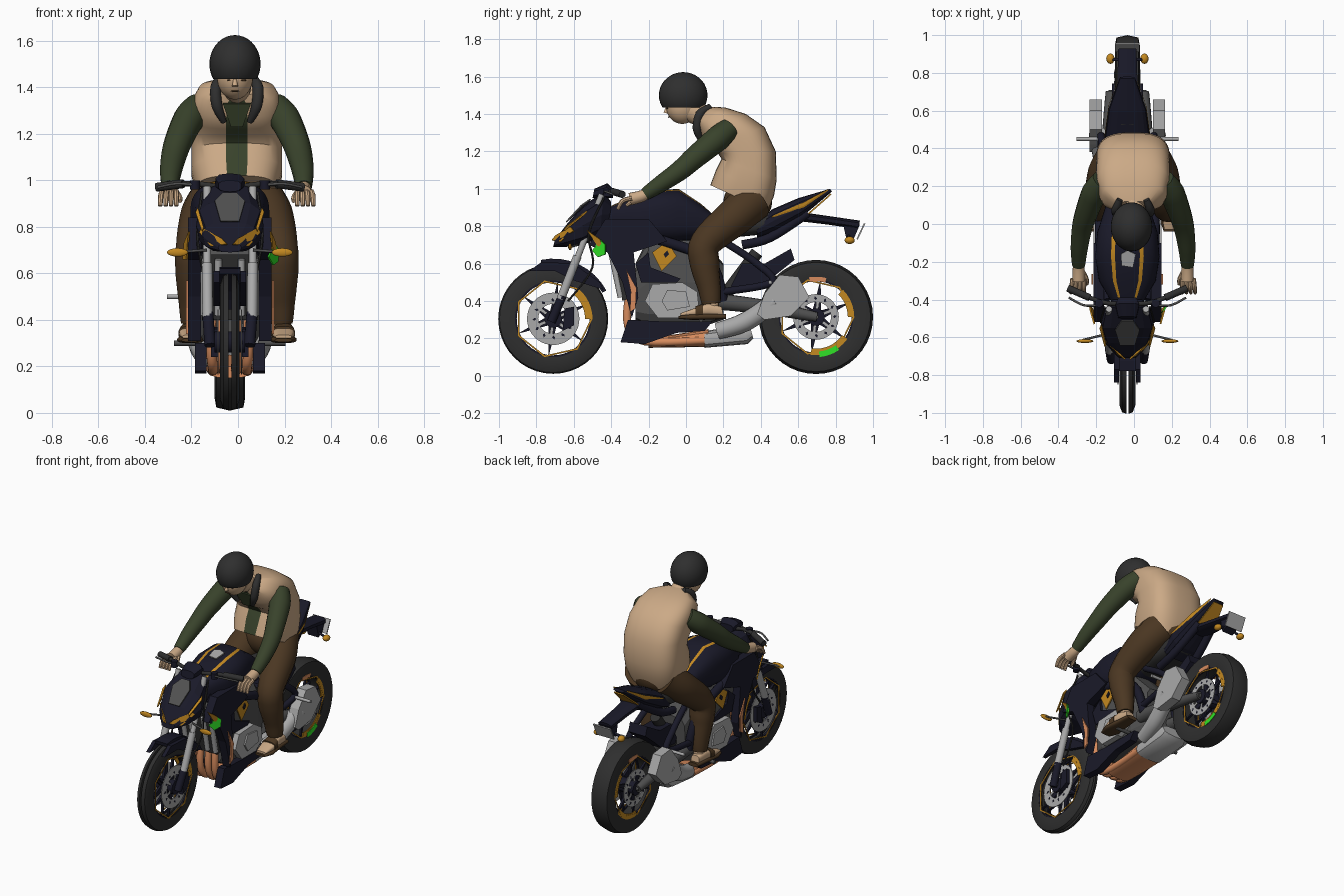
import bpy, bmesh
from math import sin, cos, pi, radians
from mathutils import Vector

if "Cube" in bpy.data.objects:
    bpy.data.objects.remove(bpy.data.objects["Cube"])

def colour(name, r, g, b):
    m = bpy.data.materials.new(name)
    m.use_nodes = True
    m.diffuse_color = (r, g, b, 1)
    m.node_tree.nodes["Principled BSDF"].inputs["Base Color"].default_value = (r, g, b, 1)
    return m

navy = colour("dark navy", .01, .01, .022)
charcoal = colour("charcoal", .028, .028, .028)
midgrey = colour("mid grey", .08, .08, .08)
lightgrey = colour("light grey", .4, .4, .4)
amber = colour("amber", .55, .25, .015)
green = colour("bright green", .03, .75, .02)
copper = colour("copper", .68, .26, .11)
olive = colour("olive", .04, .055, .024)
tan = colour("tan", .6, .4, .24)
brown = colour("brown", .07, .038, .016)

BIKE, RIDER = -.035, -.005   # x of each centre line
smooth_parts = []

def finish(name, bm, mats, cx=BIKE, mirror=False, smooth=True):
    bmesh.ops.recalc_face_normals(bm, faces=bm.faces)
    me = bpy.data.meshes.new(name)
    bm.to_mesh(me)
    bm.free()
    for m in mats:
        me.materials.append(m)
    ob = bpy.data.objects.new(name, me)
    bpy.context.collection.objects.link(ob)
    ob.location.x = cx
    if mirror:
        mod = ob.modifiers.new("mirror", 'MIRROR')
        mod.use_mirror_merge = False
    if smooth:
        smooth_parts.append(ob)

def loft(name, rings, mats, closed=False, accent=(), **kw):
    bm = bmesh.new()
    vs = [[bm.verts.new(p) for p in r] for r in rings]
    n = len(vs[0])
    for i in range(len(vs) - (0 if closed else 1)):
        a, b = vs[i], vs[(i + 1) % len(vs)]
        for j in range(n):
            k = (j + 1) % n
            bm.faces.new((a[j], a[k], b[k], b[j])).material_index = int(j in accent)
    if not closed:
        bm.faces.new(vs[0])
        bm.faces.new(vs[-1])
    finish(name, bm, mats, **kw)

def hull(name, rows, mats, seg=24, power=.7, x=0, **kw):
    """Loft of rounded sections; row = two (y, z) ends and a half width."""
    def ring(y0, z0, y1, z1, w):
        out = []
        for i in range(seg):
            t = 2 * pi * i / seg
            s, c = [abs(v) ** power * (1 if v > 0 else -1) for v in (sin(t), cos(t))]
            out.append((x + w * s, (y0 + y1 + c * (y1 - y0)) / 2, (z0 + z1 + c * (z1 - z0)) / 2))
        return out
    loft(name, [ring(*r) for r in rows], mats, **kw)

def tube(name, pts, radii, mat, seg=14, steps=5, **kw):
    P = [Vector(p) for p in pts]
    R = radii if isinstance(radii, (list, tuple)) else [radii] * len(P)
    path = []
    for i in range(len(P) - 1):
        a, b, c, d = P[max(i - 1, 0)], P[i], P[i + 1], P[min(i + 2, len(P) - 1)]
        for k in range(steps):
            t = k / steps
            q = b + (c - a) * t / 2 + (a - b * 2.5 + c * 2 - d / 2) * t**2 + (b * 3 - a - c * 3 + d) * t**3 / 2
            path.append((q, R[i] + (R[i + 1] - R[i]) * t))
    path.append((P[-1], R[-1]))
    last = (path[1][0] - path[0][0]).normalized()
    side = last.orthogonal().normalized()
    rings = []
    for i, (p, r) in enumerate(path):
        t = (path[min(i + 1, len(path) - 1)][0] - path[max(i - 1, 0)][0]).normalized()
        side = last.rotation_difference(t) @ side
        last, up = t, t.cross(side)
        rings.append([p + (side * cos(2 * pi * j / seg) + up * sin(2 * pi * j / seg)) * r for j in range(seg)])
    loft(name, rings, [mat], **kw)

def lathe(name, profile, centre, mat, seg=40, **kw):
    cy, cz = centre
    rings = [[(x, cy + r * cos(2 * pi * i / seg), cz + r * sin(2 * pi * i / seg)) for x, r in profile]
             for i in range(seg)]
    loft(name, rings, [mat], closed=True, **kw)

def prism(name, yz, x0, x1, mat, **kw):
    loft(name, [[(x, y, z) for y, z in yz] for x in (x0, x1)], [mat], smooth=False, **kw)

def panel(name, pts, mat, thick=.008, **kw):
    P = [Vector(p) for p in pts]
    n = (P[1] - P[0]).cross(P[2] - P[0]).normalized() * thick / 2
    loft(name, [[p + n for p in P], [p - n for p in P]], [mat], smooth=False, **kw)

def arc(name, c, r0, r1, a0, a1, x0, x1, mat, n=8, **kw):
    ang = [radians(a0 + (a1 - a0) * i / n) for i in range(n + 1)]
    pts = [(c[0] + r * cos(a), c[1] + r * sin(a)) for r, aa in ((r1, ang), (r0, ang[::-1])) for a in aa]
    prism(name, pts, x0, x1, mat, **kw)

def ball(name, c, r, mat, cut=None, **kw):
    bm = bmesh.new()
    bmesh.ops.create_uvsphere(bm, u_segments=28, v_segments=18, radius=1)
    for v in bm.verts:
        v.co = Vector(c) + Vector((v.co.x * r[0], v.co.y * r[1], v.co.z * r[2]))
    if cut:
        g = bm.verts[:] + bm.edges[:] + bm.faces[:]
        res = bmesh.ops.bisect_plane(bm, geom=g, plane_co=(0, 0, cut), plane_no=(0, 0, -1), clear_outer=True)
        bmesh.ops.edgeloop_fill(bm, edges=[e for e in res["geom_cut"] if isinstance(e, bmesh.types.BMEdge)])
    finish(name, bm, [mat], **kw)

# Wheels
F, B = (-.71, .305), (.695, .315)
lathe("front_tyre", [(.006, .294), (.028, .287), (.042, .25), (.038, .205), (.006, .205)], F, charcoal, mirror=True)
lathe("rear_tyre", [(-.066, .25), (-.058, .292), (0, .305), (.058, .292), (.066, .25), (.055, .2), (-.055, .2)], B, charcoal)
for side, c, w, rim, disc in (("front", F, .036, .207, .14), ("rear", B, .052, .203, .122)):
    lathe(side + "_rim", [(w - .012, rim), (w, rim), (w, rim - .012), (w - .012, rim - .012)], c, navy, mirror=True)
    lathe(side + "_hub", [(-w - .03, .048), (w + .03, .048), (w + .03, .012), (-w - .03, .012)], c, navy, seg=10)
    lathe(side + "_brake_disc", [(w + .012, disc), (w + .017, disc), (w + .017, .08), (w + .012, .08)], c, lightgrey, mirror=True)
    lathe(side + "_rim_line", [(w + .001, rim + .003), (w + .005, rim + .003), (w + .005, rim - .006), (w + .001, rim - .006)], c, amber, seg=7, mirror=True)
    tube(side + "_axle", [(-.1, *c), (.1, *c)], .014, midgrey)
    for i in range(6):
        a = 2 * pi * i / 6 + .4
        tip = [(c[0] + r * cos(a + d), c[1] + r * sin(a + d)) for r, d in ((.04, -.6), (rim, 0), (.04, .6))]
        prism(side + "_spoke", tip, w - .02, w - .005, navy, mirror=True)
        bar = [(c[0] + r * cos(a + d), c[1] + r * sin(a + d)) for r, d in ((.04, -.2), (.085, -.1), (.085, .1), (.04, .2))]
        prism(side + "_disc_tie", bar, w + .012, w + .016, lightgrey, mirror=True)
    for i in range(12):
        a = 2 * pi * i / 12
        hole = [(c[0] + r * cos(a + d), c[1] + r * sin(a + d)) for r, d in ((.09, 0), (.1, .1), (.112, .05), (.1, -.06))]
        prism(side + "_disc_hole", hole, w + .014, w + .018, navy, mirror=True)
arc("front_rim_flash", F, .17, .21, 0, 50, .034, .04, amber, mirror=True)
arc("rear_rim_flash", B, .17, .205, 0, 45, .05, .056, amber, mirror=True)
arc("rear_rim_low_flash", B, .17, .205, 262, 325, .05, .056, amber, mirror=True)
arc("rear_rim_green", B, .185, .215, 275, 305, .057, .062, green)
arc("rear_rim_copper", B, .19, .215, 75, 100, .05, .06, copper, mirror=True)

# Front fork, mudguard and brake
tube("fork_upper", [(.098, -.45, .97), (.098, -.6, .58)], .017, lightgrey, mirror=True)
tube("fork_lower", [(.098, -.58, .64), (.095, -.67, .41)], .023, lightgrey, mirror=True)
tube("fork_foot", [(.095, -.66, .43), (.085, -.72, .29)], .024, navy, mirror=True)
arc("front_mudguard", F, .298, .322, 28, 102, -.045, .045, navy)
prism("mudguard_side", [(-.84, .56), (-.77, .61), (-.6, .6), (-.46, .5), (-.44, .46), (-.6, .51), (-.7, .56)], .045, .07, navy, mirror=True)
prism("front_caliper", [(-.66, .24), (-.6, .27), (-.6, .37), (-.65, .36)], .05, .08, navy, mirror=True)

# Nose, headlights and signals
hull("nose_fairing", [(-.71, .69, -.7, .73, .05), (-.64, .69, -.63, .82, .115), (-.55, .7, -.55, .91, .145),
     (-.46, .74, -.44, .985, .12), (-.4, .8, -.4, .93, .08)], [navy], seg=12, smooth=False)
panel("headlight", [(.012, -.715, .725), (.08, -.67, .715), (.13, -.6, .775), (.12, -.615, .795), (.035, -.695, .75)], amber, .009, mirror=True)
panel("fairing_line", [(.12, -.65, .78), (.147, -.55, .86), (.137, -.53, .88), (.112, -.64, .795)], amber, mirror=True)
panel("fly_screen", [(-.04, -.64, .823), (.04, -.64, .823), (.065, -.56, .91), (.03, -.51, .945), (-.03, -.51, .945), (-.065, -.56, .91)], midgrey)
hull("instrument", [(-.5, .95, -.49, 1, .05), (-.44, .95, -.42, 1.03, .065), (-.39, .95, -.39, 1, .05)], [navy], seg=10)
tube("front_signal_stalk", [(.1, -.58, .7), (.24, -.615, .69)], .006, midgrey, mirror=True)
ball("front_signal", (.225, -.62, .69), (.045, .01, .018), amber, mirror=True)

# Handlebar and controls
tube("handlebar", [(0, -.42, .96), (.1, -.42, .98), (.2, -.39, .985), (.31, -.34, .97)], .012, charcoal, mirror=True)
tube("grip", [(.2, -.39, .985), (.315, -.34, .97)], .019, charcoal, mirror=True)
tube("lever", [(.15, -.43, .98), (.23, -.43, .985), (.31, -.39, .97)], .006, midgrey, mirror=True)
tube("fluid_reservoir", [(.15, -.42, .96), (.15, -.42, 1)], .022, navy, mirror=True)
tube("brake_hose", [(.12, -.44, .95), (.14, -.52, .76), (.11, -.5, .58), (.08, -.63, .4)], .006, charcoal, seg=6, mirror=True)

# Tank and side shrouds
hull("fuel_tank", [(-.42, .76, -.42, .9, .08), (-.3, .73, -.3, .955, .15), (-.18, .71, -.17, .99, .17),
     (-.05, .71, -.04, 1, .16), (.08, .73, .08, .92, .12), (.16, .76, .16, .85, .1)], [navy, amber], seg=48, accent=(2, 45))
panel("tank_cap", [(-.03, -.22, .987), (.03, -.23, .987), (.045, -.16, 1.003), (0, -.14, 1.005), (-.035, -.16, 1.003)], lightgrey)
prism("shroud", [(-.52, .7), (-.43, .84), (-.2, .84), (-.1, .72), (-.28, .66), (-.255, .42), (-.29, .31), (-.34, .5), (-.42, .66)], .125, .18, navy, mirror=True)
panel("shroud_line", [(.185, -.32, .57), (.185, -.265, .47), (.185, -.27, .36), (.185, -.3, .34), (.185, -.295, .45)], copper, mirror=True)
panel("shroud_amber", [(.175, -.53, .78), (.195, -.46, .73), (.2, -.43, .66), (.185, -.45, .66), (.18, -.49, .72)], amber, mirror=True)
panel("green_badge_panel", [(.165, -.5, .67), (.19, -.46, .73), (.21, -.43, .7), (.205, -.43, .65), (.185, -.47, .635)], green)

# Engine, frame and radiator
prism("radiator", [(-.39, .68), (-.33, .68), (-.29, .42), (-.34, .4)], -.12, .12, charcoal)
for x in (.05, .11):
    tube("radiator_bar", [(x, -.4, .66), (x, -.35, .42)], .016, lightgrey, mirror=True)
hull("engine_block", [(-.27, .3, -.27, .6, .11), (-.2, .26, -.2, .74, .135), (.08, .26, .08, .74, .135), (.2, .3, .2, .6, .1)], [midgrey], seg=12, power=.5, smooth=False)
prism("engine_cover", [(-.22, .4), (-.18, .49), (-.02, .5), (.06, .45), (.07, .36), (0, .31), (-.15, .31)], .13, .17, lightgrey, mirror=True)
prism("cover_inset", [(-.13, .4), (-.1, .46), (0, .45), (.02, .37), (-.1, .35)], .165, .18, lightgrey, mirror=True)
prism("upper_engine_shadow", [(-.27, .6), (-.2, .66), (-.19, .58), (-.03, .52), (-.05, .5), (-.24, .5)], .12, .145, navy, mirror=True)
panel("engine_amber", [(.15, -.18, .66), (.15, -.1, .72), (.15, -.05, .64), (.15, -.13, .56)], amber, mirror=True)
panel("amber_centre", [(.156, -.12, .65), (.156, -.1, .67), (.156, -.09, .65), (.156, -.11, .63)], navy, mirror=True)
tube("frame_spar", [(.1, -.4, .8), (.14, -.15, .73), (.14, .12, .62), (.12, .2, .4)], .028, navy, mirror=True)
tube("swingarm", [(.1, .15, .4), (.1, .4, .37), (.09, .7, .315)], [.045, .04, .025], midgrey, mirror=True)
tube("rear_spring", [(0, .2, .42), (0, .38, .66)], .035, charcoal)
prism("rear_hugger", [(.24, .48), (.3, .6), (.42, .6), (.56, .68), (.58, .62), (.48, .54), (.4, .47), (.26, .45)], -.065, .065, navy)
tube("peg_bracket", [(.11, .2, .72), (.13, .38, .6), (.14, .46, .5), (.13, .2, .45)], .02, navy, mirror=True)
tube("rear_peg", [(.13, .45, .5), (.27, .45, .5)], .01, lightgrey, mirror=True)
tube("rider_peg", [(.12, .08, .3), (.24, .08, .3)], .012, midgrey, mirror=True)

# Exhaust and belly pan
for x in (.03, .08):
    tube("header_pipe", [(x, -.25, .5), (x, -.3, .44), (x, -.31, .27), (x * .9, -.22, .185), (x, .1, .19)], .022, copper, mirror=True)
hull("collector", [(-.2, .15, -.2, .2, .085), (.12, .155, .12, .25, .095)], [copper], seg=12)
hull("silencer_box", [(.1, .15, .1, .24, .1), (.33, .17, .3, .27, .1), (.36, .2, .34, .27, .09)], [lightgrey], seg=12)
tube("exhaust_link", [(.1, .17, .24), (.125, .32, .29), (.155, .48, .4)], [.045, .052, .05], lightgrey, mirror=True)
prism("muffler", [(.38, .33), (.42, .44), (.5, .54), (.6, .53), (.66, .42), (.56, .32), (.42, .3)], .135, .2, lightgrey, mirror=True)
prism("belly_pan", [(-.35, .18), (-.31, .3), (-.1, .29), (.14, .29), (.1, .24), (-.05, .23), (-.22, .17)], .1, .15, navy, mirror=True)

# Seat, tail and number plate
hull("seat", [(.08, .74, .08, .83, .08), (.25, .74, .25, .83, .12), (.45, .76, .43, .87, .11), (.55, .82, .53, .92, .08)], [charcoal])
hull("tail", [(.38, .74, .38, .82, .11), (.48, .77, .46, .89, .12), (.62, .85, .6, .95, .1), (.78, .985, .77, 1, .04)],
     [navy], seg=16, smooth=False)
panel("tail_line", [(.121, .46, .85), (.098, .63, .925), (.05, .76, .995), (.098, .63, .905)], amber, mirror=True)
panel("tail_underside", [(-.07, .63, .845), (.07, .63, .845), (.035, .775, .972), (-.035, .775, .972)], amber)
tube("tail_support", [(.08, .3, .7), (.08, .45, .74), (.05, .65, .87)], .025, navy, mirror=True)
hull("rear_mudguard", [(.58, .83, .58, .88, .07), (.75, .81, .76, .855, .055), (.92, .785, .93, .83, .05)], [navy], seg=10)
prism("plate_bracket", [(.84, .81), (.93, .81), (.9, .74), (.86, .72)], -.04, .04, navy)
panel("number_plate", [(-.065, .955, .815), (.065, .955, .815), (.065, .915, .73), (-.065, .915, .73)], lightgrey)
tube("rear_signal_stalk", [(0, .87, .76), (.09, .87, .73)], .008, navy, mirror=True)
ball("rear_signal", (.09, .875, .725), (.022, .027, .02), amber, mirror=True)

# Rider torso
R = dict(cx=RIDER)
M = dict(cx=RIDER, mirror=True)
hull("vest", [(.13, 1.02, .435, .88, .175), (.16, 1.1, .47, .96, .195), (.19, 1.16, .485, 1.05, .195), (.17, 1.19, .48, 1.2, .195),
     (.12, 1.22, .42, 1.33, .195), (.085, 1.27, .32, 1.4, .19), (.068, 1.33, .21, 1.435, .165), (.055, 1.365, .12, 1.44, .09)],
     [tan, olive], seg=48, accent=(23, 24), **R)
tube("collar", [(.07, .13, 1.44), (.09, .075, 1.4), (.085, .06, 1.32), (.055, .085, 1.25)], [.016, .024, .024, .012], charcoal, mirror=True, cx=RIDER)
panel("shirt_front", [(-.06, .06, 1.33), (.06, .06, 1.33), (.025, .1, 1.23), (-.025, .1, 1.23)], olive, **R)
ball("hips", (0, .33, .93), (.16, .13, .12), brown, **R)

# Head and helmet
tube("neck", [(0, .11, 1.38), (0, .02, 1.42)], .062, tan, **R)
ball("head", (-.008, -.02, 1.445), (.078, .088, .098), tan, **R)
tube("nose", [(-.008, -.1, 1.44), (-.008, -.108, 1.405)], [.006, .013], tan, **R)
ball("eye", (.03, -.1, 1.43), (.012, .004, .004), brown, **M)
ball("mouth", (-.008, -.092, 1.383), (.02, .005, .003), brown, **R)
ball("helmet", (-.008, -.015, 1.5), (.11, .13, .124), charcoal, cut=1.435, **R)

# Arms and hands
tube("sleeve", [(.16, .23, 1.32), (.205, .165, 1.265), (.25, .05, 1.17), (.272, -.03, 1.1), (.285, -.13, 1.03), (.288, -.22, .97)],
     [.06, .068, .06, .054, .046, .034], olive, **M)
tube("palm", [(.288, -.2, .98), (.288, -.24, .96), (.288, -.3, .945)], [.027, .032, .034], tan, **M)
for i in range(4):
    x = .26 + .02 * i
    tube("finger", [(x, -.29, .95), (x + .002 * i, -.34, .935), (x + .003 * i, -.365, .89)], [.013, .012, .009], tan, seg=8, **M)
tube("thumb", [(.27, -.25, .95), (.248, -.29, .93), (.244, -.32, .91)], [.015, .013, .009], tan, seg=8, **M)

# Legs and feet
tube("trouser_leg", [(.08, .36, .94), (.14, .26, .85), (.18, .105, .71), (.185, .1, .6), (.188, .125, .47), (.19, .135, .385)],
     [.112, .102, .083, .08, .062, .05], brown, **M)
tube("ankle", [(.19, .14, .42), (.195, .14, .35)], .036, tan, **M)
hull("foot", [(.2, .32, .19, .37, .03), (.12, .32, .12, .39, .04), (.04, .32, .04, .36, .048), (-.03, .32, -.03, .335, .035)], [tan], x=.2, **M)
hull("sandal_sole", [(.215, .305, .215, .33, .037), (.1, .3, .1, .335, .047), (.02, .3, .02, .33, .057), (-.04, .305, -.04, .32, .037)], [brown], x=.2, **M)
hull("sandal_strap", [(.09, .31, .09, .385, .046), (.05, .31, .05, .372, .051)], [brown], x=.2, **M)

# Shading
bpy.ops.object.select_all(action='DESELECT')
for ob in smooth_parts:
    ob.select_set(True)
bpy.context.view_layer.objects.active = smooth_parts[0]
bpy.ops.object.shade_smooth_by_angle(angle=radians(40))
